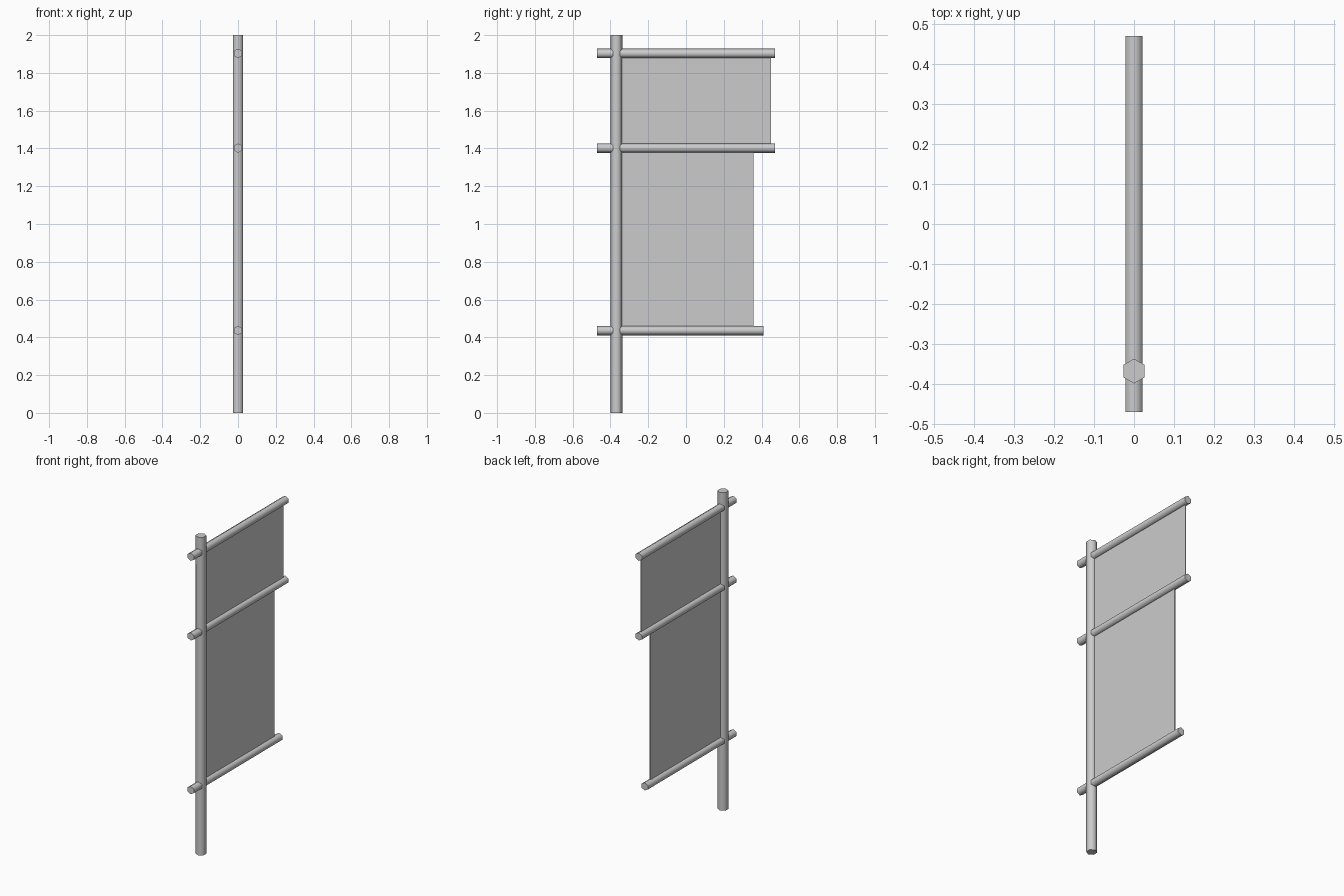
import bpy, math
from mathutils import Matrix

if "Cube" in bpy.data.objects:
    bpy.data.objects.remove(bpy.data.objects["Cube"])

POLE_Y = -0.368


def smooth(obj):
    bpy.ops.object.select_all(action='DESELECT')
    obj.select_set(True)
    bpy.context.view_layer.objects.active = obj
    bpy.ops.object.shade_smooth_by_angle(angle=math.radians(65))


# Six-sided rod; corners point along local y
def rod(name, radius, length, matrix):
    bpy.ops.mesh.primitive_cylinder_add(vertices=6, radius=radius, depth=length)
    obj = bpy.context.object
    obj.name = name
    obj.data.transform(matrix)
    smooth(obj)
    return obj


def crossbar(name, y0, y1, z):
    m = Matrix.Translation((0, (y0 + y1) / 2, z)) @ Matrix.Rotation(math.pi / 2, 4, 'X')
    return rod(name, 0.025, y1 - y0, m)


# Thin cloth sheet hung between two bars
def sheet(name, y1, z0, z1):
    bpy.ops.mesh.primitive_cube_add(size=1)
    obj = bpy.context.object
    obj.name = name
    m = Matrix.Translation((0, (POLE_Y + y1) / 2, (z0 + z1) / 2))
    obj.data.transform(m @ Matrix.Diagonal((0.006, y1 - POLE_Y, z1 - z0, 1)))
    return obj


# Upright pole
rod("pole", 0.031, 2.0, Matrix.Translation((0, POLE_Y, 1)))

# Crossbars through the pole
crossbar("top_bar", -0.47, 0.47, 1.903)
crossbar("middle_bar", -0.47, 0.47, 1.402)
crossbar("bottom_bar", -0.47, 0.41, 0.436)

# Banner cloth
sheet("upper_banner", 0.45, 1.402, 1.903)
sheet("lower_banner", 0.357, 0.436, 1.402)
